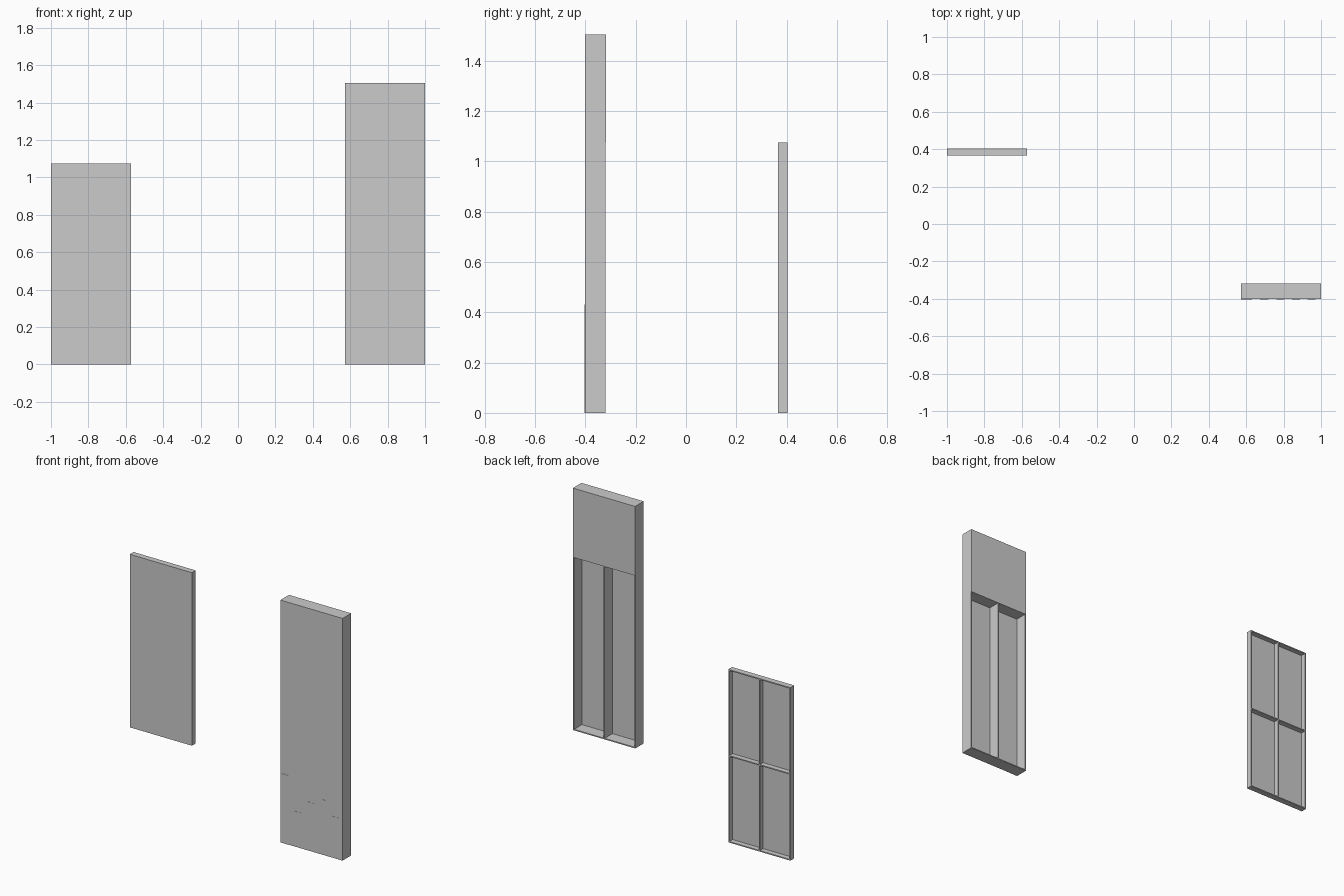
import bpy

if "Cube" in bpy.data.objects:
    bpy.data.objects.remove(bpy.data.objects["Cube"])

T = 0.007      # board thickness
SKIN = 0.005   # sheet thickness


def box(name, x0, x1, y0, y1, z0, z1):
    bpy.ops.mesh.primitive_cube_add(size=1, location=((x0 + x1) / 2, (y0 + y1) / 2, (z0 + z1) / 2))
    ob = bpy.context.object
    ob.name = name
    ob.scale = (x1 - x0, y1 - y0, z1 - z0)
    bpy.ops.object.transform_apply(location=False, rotation=False, scale=True)
    return ob


def flat(name, x0, x1, y0, y1, h, mid):
    """Front sheet backed by boards on edge, with a centre stud and a middle rail."""
    yf = y0 + SKIN
    xm = (x0 + x1) / 2
    box(name + "_front_sheet", x0, x1, y0, yf, 0, h)
    # Full-height side stiles
    for side, x in (("left", x0), ("right", x1 - T)):
        box(f"{name}_{side}_stile", x, x + T, yf, y1, 0, h)
    # Cross rails between the stiles
    for level, z in (("bottom", 0), ("middle", mid), ("top", h - T)):
        box(f"{name}_{level}_rail", x0 + T, x1 - T, yf, y1, z, z + T)
    # Centre stud in two lengths
    for part, z0, z1 in (("lower", T, mid), ("upper", mid + T, h - T)):
        box(f"{name}_{part}_centre_stud", xm - T / 2, xm + T / 2, yf, y1, z0, z1)


# Short shallow panel at the rear left
flat("short_panel", -1.0, -0.573, 0.366, 0.403, 1.075, 0.534)

# Tall deep panel at the front right, closed at the upper back
X0, X1, YF, YB = 0.573, 1.0, -0.402, -0.3205
flat("tall_panel", X0, X1, YF, YB, 1.505, 1.075)
box("upper_back_sheet", X0, X1, YB, YB + 0.0025, 1.075, 1.505)

# Thin plate and small strips on the tall panel's face
box("front_edge_plate", X0, 0.632, YF - 0.0015, YF, 0, 0.43)
for x, z in ((0.675, 0.217), (0.762, 0.30), (0.845, 0.34), (0.927, 0.255)):
    box("front_strip", x, x + 0.043, YF - 0.001, YF, z - 0.003, z + 0.003)
